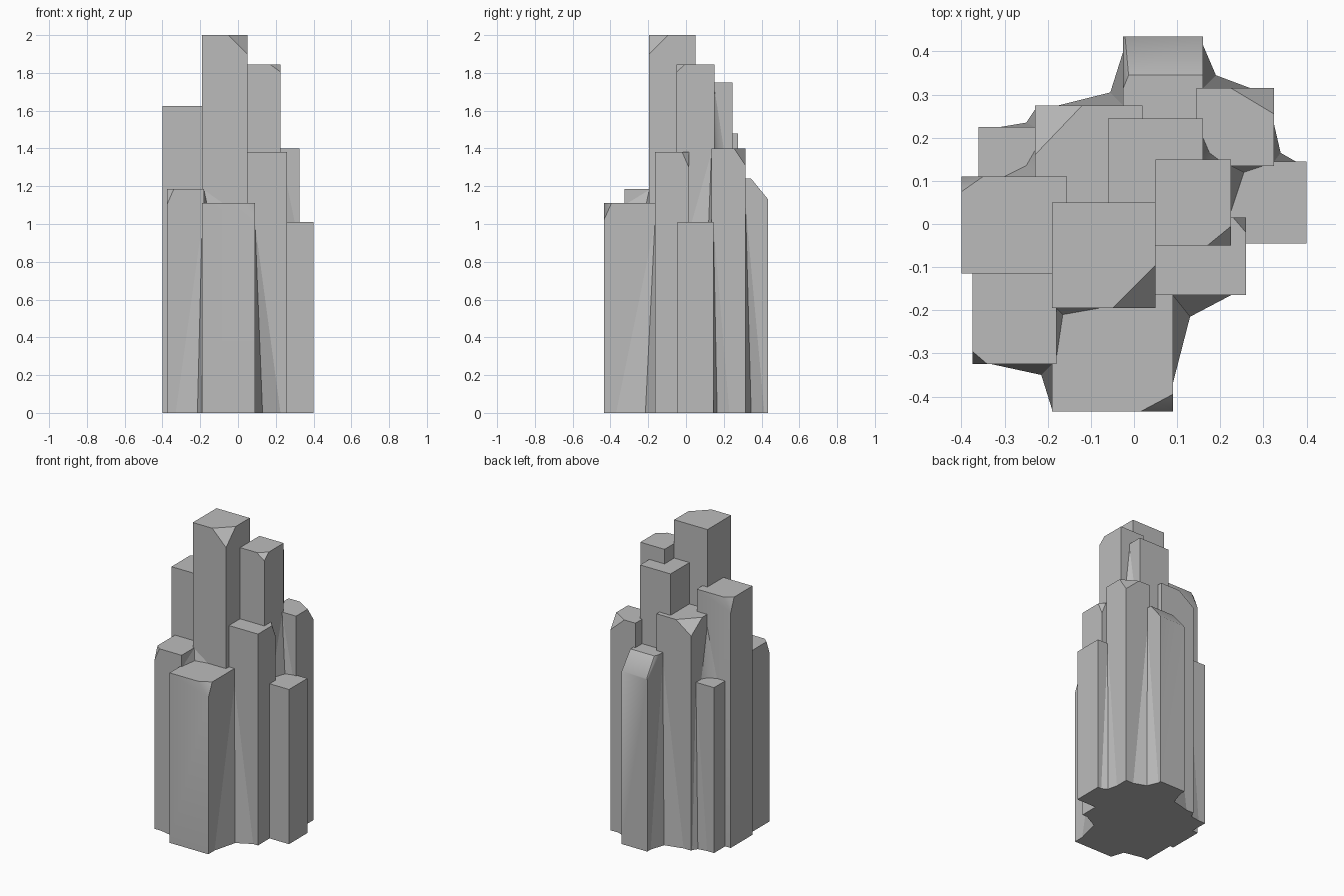
import bpy, bmesh, math
from mathutils import Vector

cube = bpy.data.objects.get("Cube")
if cube:
    bpy.data.objects.remove(cube, do_unlink=True)

# One plain stone grey
stone = bpy.data.materials.new("stone_grey")
stone.use_nodes = True
stone.diffuse_color = (0.5, 0.5, 0.5, 1)
stone.node_tree.nodes["Principled BSDF"].inputs["Base Color"].default_value = (0.5, 0.5, 0.5, 1)


def finish(bm, name):
    bmesh.ops.recalc_face_normals(bm, faces=bm.faces)
    mesh = bpy.data.meshes.new(name)
    bm.to_mesh(mesh)
    bm.free()
    mesh.materials.append(stone)
    obj = bpy.data.objects.new(name, mesh)
    bpy.context.collection.objects.link(obj)
    bpy.ops.object.select_all(action='DESELECT')
    obj.select_set(True)
    bpy.context.view_layer.objects.active = obj
    bpy.ops.object.shade_smooth_by_angle(angle=math.radians(40))
    return obj


def slice_off(bm, point, normal):
    geom = bm.verts[:] + bm.edges[:] + bm.faces[:]
    cut = bmesh.ops.bisect_plane(bm, geom=geom, dist=1e-5, plane_co=point,
                                 plane_no=Vector(normal).normalized(), clear_outer=True)
    edges = [e for e in cut["geom_cut"] if isinstance(e, bmesh.types.BMEdge)]
    bmesh.ops.contextual_create(bm, geom=edges)


def column(name, x, y, height, chip=None, slope=None):
    """Square column; chip = (side x, side y, run x, run y, drop) cuts a top corner."""
    bm = bmesh.new()
    bmesh.ops.create_cube(bm, size=1)
    for v in bm.verts:
        v.co = (x[v.co.x > 0], y[v.co.y > 0], height if v.co.z > 0 else 0)
    if slope:
        run, drop = slope
        slice_off(bm, (0, y[1] - run, height), (0, 1 / run, 1 / drop))
    if chip:
        sx, sy, dx, dy, dz = chip
        corner = (x[sx > 0] - sx * dx, y[sy > 0], height)
        slice_off(bm, corner, (sx / dx, sy / dy, 1 / dz))
    finish(bm, name)


def web(name, a, p, b, corner, low, high):
    """Thin flare filling the inner corner between two columns, tapering upward."""
    bm = bmesh.new()
    base = [bm.verts.new((*q, low)) for q in (a, p, b, corner)]
    top = bm.verts.new((*corner, high))
    bm.faces.new(base)
    for i in range(4):
        j = (i + 1) % 4
        bm.faces.new((base[i], base[j], top))
    finish(bm, name)


# Columns
column("tallest_column", (-.19, .05), (-.195, .05), 2.0, chip=(1, -1, .1, .1, .1))
column("right_tall_column", (.05, .225), (-.05, .15), 1.845, chip=(1, -1, .055, .045, .04))
column("back_tall_column", (-.06, .16), (.02, .245), 1.75)
column("left_column", (-.4, -.155), (-.115, .11), 1.625, chip=(-1, 1, .05, .035, .09))
column("back_left_column", (-.23, .02), (.03, .275), 1.48, chip=(-1, 1, .11, .115, .08))
column("back_right_column", (.145, .325), (.135, .315), 1.4, chip=(1, 1, .1, .06, .09))
column("front_right_column", (.05, .26), (-.165, .015), 1.38, chip=(1, 1, .03, .035, .08))
column("back_column", (-.025, .16), (.24, .435), 1.24, chip=(-1, 1, .05, .12, .12), slope=(.09, .11))
column("front_left_column", (-.375, -.18), (-.325, -.11), 1.185, chip=(-1, -1, .035, .03, .08))
column("front_column", (-.19, .09), (-.435, -.16), 1.11, chip=(1, -1, .075, .04, .09))
column("rear_left_short_column", (-.36, -.22), (.1, .225), 1.08)
column("right_short_column", (.21, .4), (-.045, .145), 1.01)

# Flares from the ground
web("front_right_web", (.09, -.37), (.13, -.215), (.225, -.165), (.09, -.165), 0, 1.0)
web("front_left_web", (-.33, -.325), (-.215, -.35), (-.19, -.43), (-.19, -.325), 0, 1.0)
web("right_web", (.325, .23), (.34, .165), (.375, .145), (.325, .145), 0, 1.0)
web("back_right_web", (.16, .415), (.19, .345), (.27, .315), (.16, .315), 0, 1.1)
web("back_left_web", (-.025, .4), (-.055, .305), (-.175, .275), (-.025, .275), 0, 1.2)
web("rear_left_web", (-.23, .265), (-.25, .235), (-.31, .225), (-.23, .225), 0, 1.05)

# Flares resting on lower column tops
web("right_ledge_web", (.225, .03), (.255, .12), (.3, .135), (.225, .135), 1.01, 1.38)
web("upper_ledge_web", (.16, .2), (.175, .165), (.195, .15), (.16, .15), 1.4, 1.72)
web("front_ledge_web", (-.18, -.31), (-.165, -.21), (-.08, -.195), (-.18, -.195), 1.11, 1.18)
web("left_ledge_web", (-.3, .11), (-.25, .135), (-.23, .17), (-.23, .11), 1.08, 1.4)
